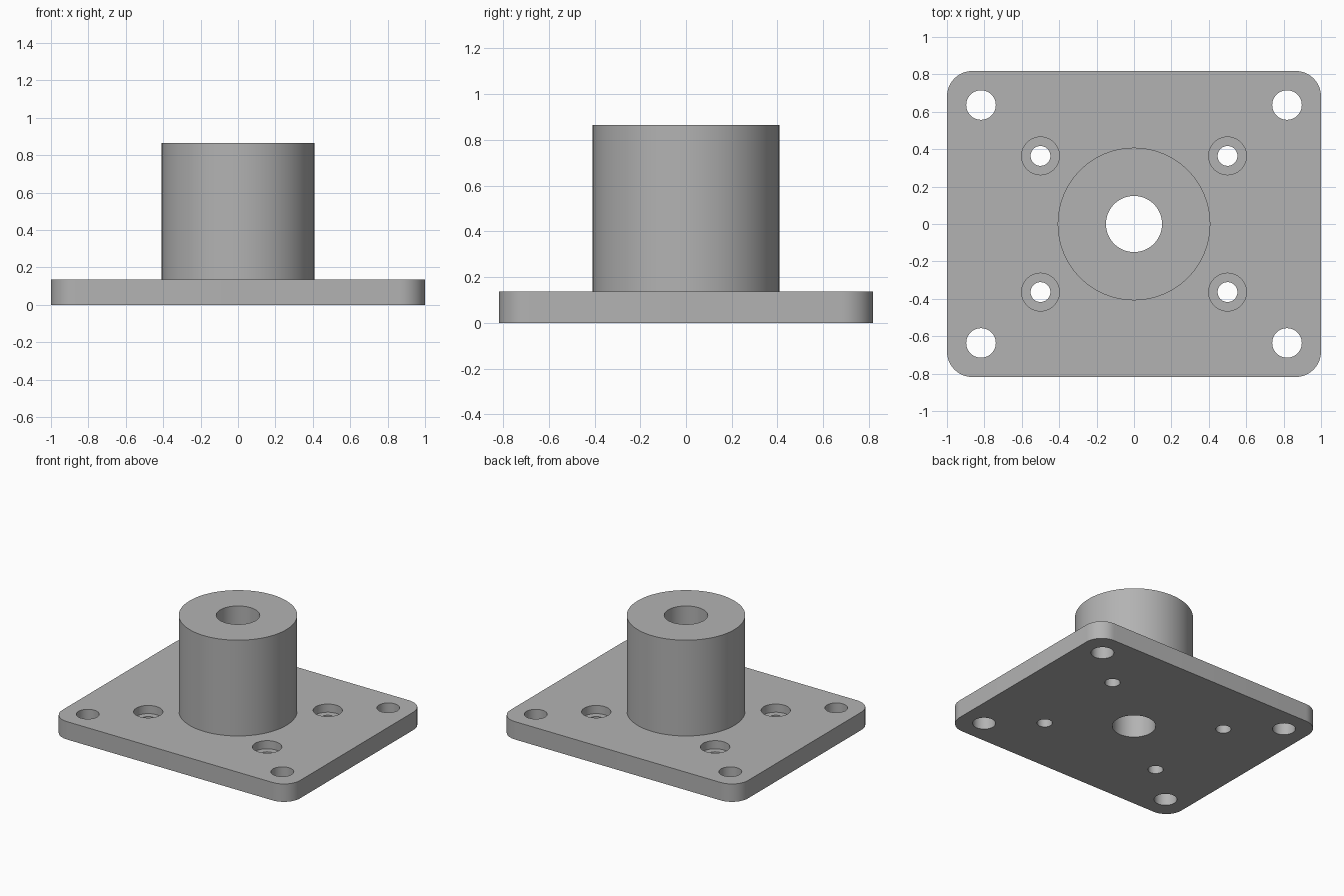
import bpy, bmesh, math

if "Cube" in bpy.data.objects:
    bpy.data.objects.remove(bpy.data.objects["Cube"])

PLATE_X, PLATE_Y, PLATE_Z = 1.0, 0.818, 0.136   # half sizes and thickness
TOP = 0.864

grey = bpy.data.materials.new("plain grey")
grey.diffuse_color = (0.45, 0.45, 0.45, 1)
grey.use_nodes = True
grey.node_tree.nodes["Principled BSDF"].inputs["Base Color"].default_value = grey.diffuse_color


def cylinder(name, x, y, z0, z1, r, segs=64):
    bpy.ops.mesh.primitive_cylinder_add(vertices=segs, radius=r, depth=z1 - z0,
                                        location=(x, y, (z0 + z1) / 2))
    ob = bpy.context.object
    ob.name = name
    return ob


def combine(target, tool, operation):
    """Apply a boolean and remove the tool object."""
    mod = target.modifiers.new("cut", 'BOOLEAN')
    mod.operation, mod.solver, mod.object = operation, 'EXACT', tool
    bpy.context.view_layer.objects.active = target
    bpy.ops.object.modifier_apply(modifier=mod.name)
    bpy.data.objects.remove(tool)


# Base plate with rounded vertical corners
bpy.ops.mesh.primitive_cube_add(size=2, location=(0, 0, PLATE_Z / 2))
flange = bpy.context.object
flange.name = "flanged_boss"
flange.scale = (PLATE_X, PLATE_Y, PLATE_Z / 2)
bpy.ops.object.transform_apply(location=True, rotation=False, scale=True)
bm = bmesh.new()
bm.from_mesh(flange.data)
corners = [e for e in bm.edges
           if abs(e.verts[0].co.z - e.verts[1].co.z) > PLATE_Z / 2]
bmesh.ops.bevel(bm, geom=corners, offset=0.136, segments=12, profile=0.5,
                affect='EDGES')
bm.to_mesh(flange.data)
bm.free()

# Central boss with through bore
combine(flange, cylinder("boss", 0, 0, 0.05, TOP, 0.408, 96), 'UNION')
combine(flange, cylinder("bore", 0, 0, -0.1, TOP + 0.1, 0.15), 'DIFFERENCE')

# Corner mounting holes and counterbored screw holes
for sx in (-1, 1):
    for sy in (-1, 1):
        combine(flange, cylinder("mount_hole", sx * 0.818, sy * 0.636,
                                 -0.1, 0.3, 0.079, 48), 'DIFFERENCE')
        combine(flange, cylinder("screw_hole", sx * 0.5, sy * 0.364,
                                 -0.1, 0.3, 0.053, 48), 'DIFFERENCE')
        combine(flange, cylinder("counterbore", sx * 0.5, sy * 0.364,
                                 PLATE_Z - 0.062, 0.3, 0.101, 48), 'DIFFERENCE')

# Finish
flange.data.materials.clear()
flange.data.materials.append(grey)
for p in flange.data.polygons:
    p.material_index = 0
bpy.ops.object.select_all(action='DESELECT')
flange.select_set(True)
bpy.context.view_layer.objects.active = flange
bpy.ops.object.shade_smooth_by_angle(angle=math.radians(30))
